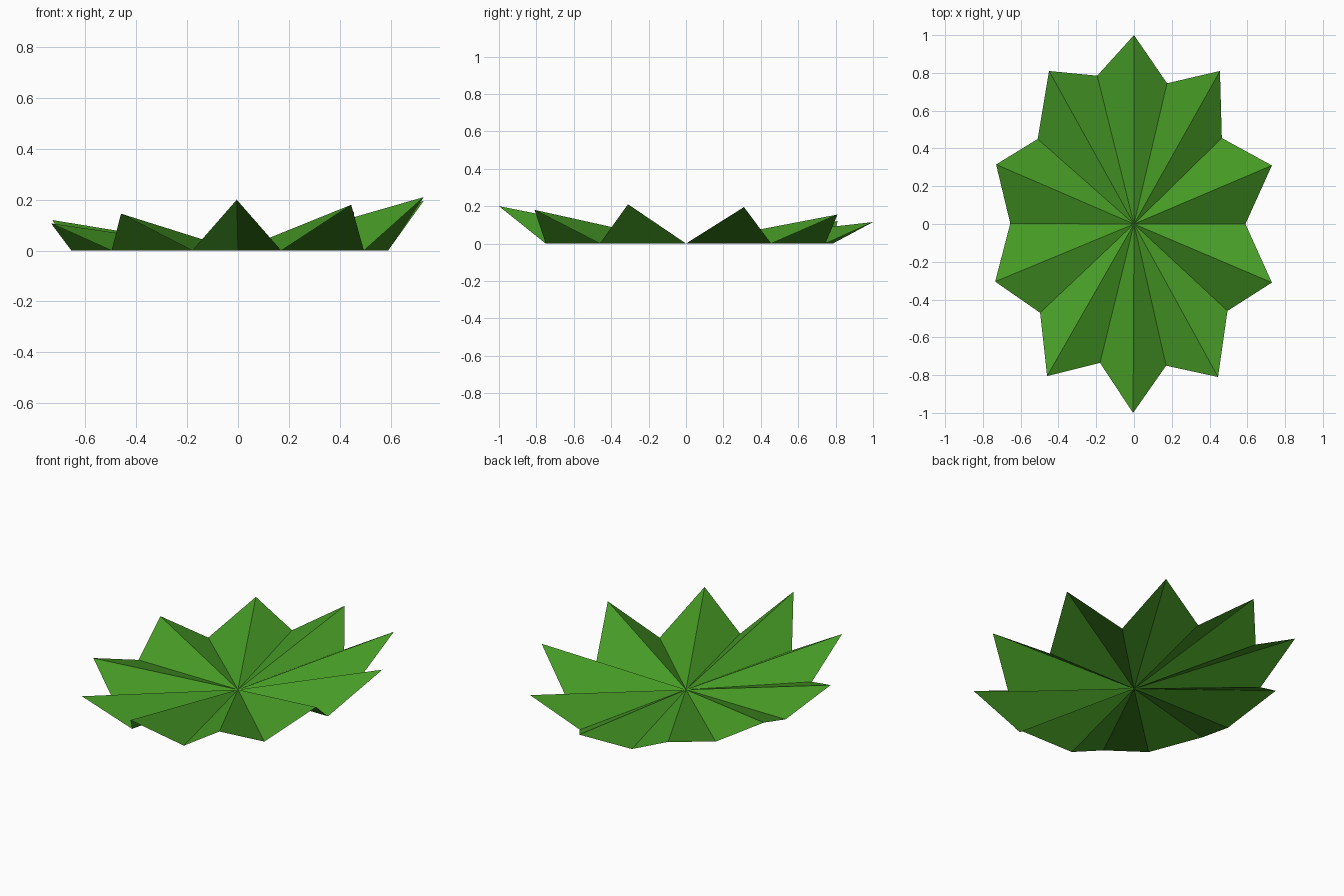
import bpy

# Leaf tips (x, y, z), clockwise from the back
TIPS = [(0.0, 1.0, 0.115), (0.455, 0.81, 0.155), (0.73, 0.31, 0.195),
        (0.73, -0.31, 0.21), (0.445, -0.81, 0.18), (-0.005, -1.0, 0.2),
        (-0.46, -0.805, 0.145), (-0.735, -0.305, 0.107),
        (-0.73, 0.315, 0.12), (-0.45, 0.81, 0.12)]
# Ground-level notches (x, y), each following the tip of the same index
NOTCHES = [(0.175, 0.745), (0.465, 0.455), (0.59, 0.0), (0.495, -0.46),
           (0.17, -0.75), (-0.18, -0.735), (-0.497, -0.47),
           (-0.655, 0.003), (-0.51, 0.45), (-0.195, 0.785)]

# Rim alternates raised tips and ground notches around a shared centre
verts = [(0, 0, 0)]
for tip, (x, y) in zip(TIPS, NOTCHES):
    verts += [tip, (x, y, 0)]
n = len(verts) - 1
faces = [(0, (i + 1) % n + 1, i + 1) for i in range(n)]

# Single folded sheet of leaves
mesh = bpy.data.meshes.new("leaf_rosette")
mesh.from_pydata(verts, [], faces)
mesh.update()
rosette = bpy.data.objects.new("leaf_rosette", mesh)
bpy.context.collection.objects.link(rosette)

# Leaf colour
green = bpy.data.materials.new("leaf green")
green.diffuse_color = (0.063, 0.33, 0.019, 1)
mesh.materials.append(green)
